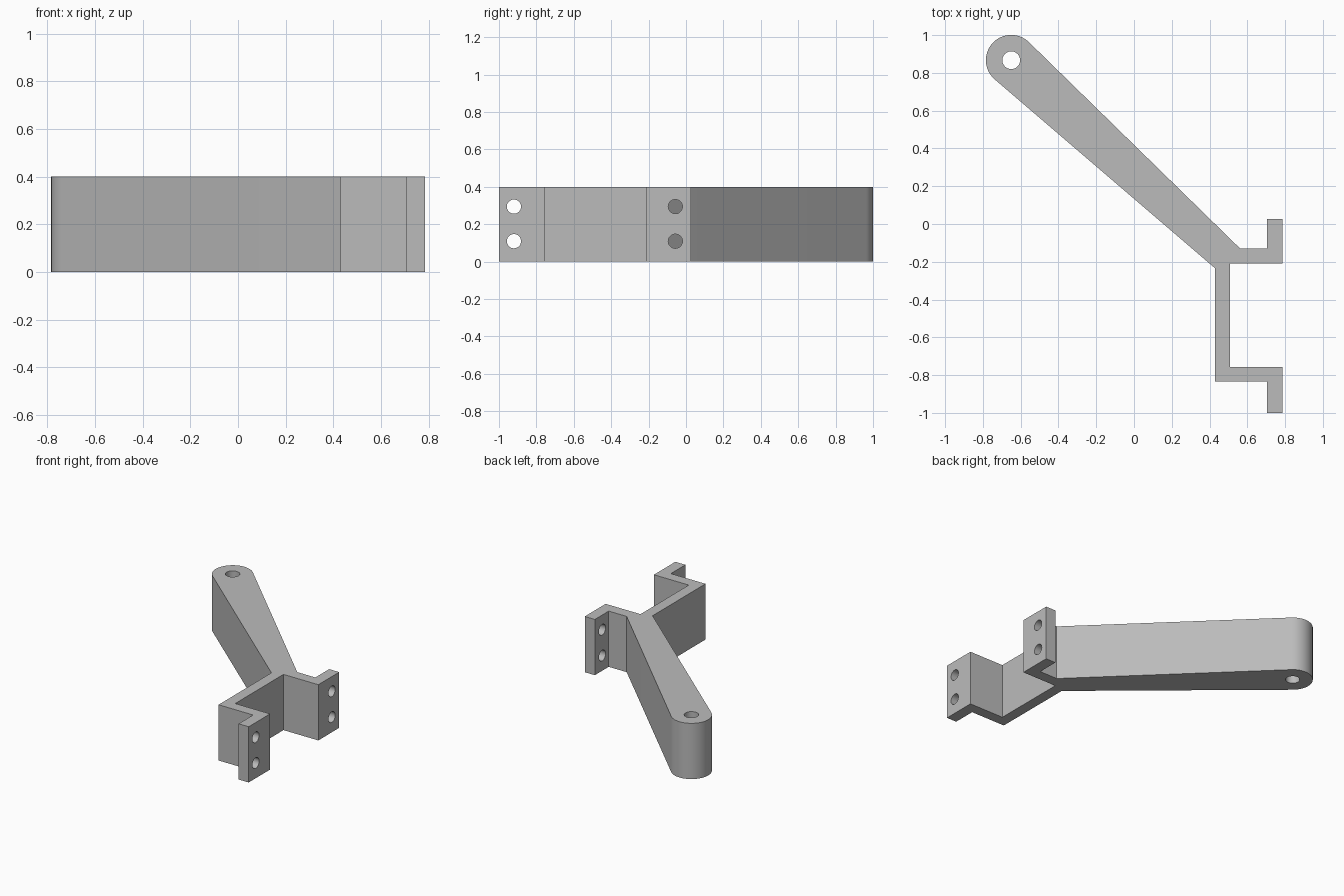
import bpy, bmesh, math
from mathutils import Vector, Matrix

if "Cube" in bpy.data.objects:
    bpy.data.objects.remove(bpy.data.objects["Cube"], do_unlink=True)

HEIGHT = 0.4
PIVOT, RADIUS = Vector((-0.65, 0.867)), 0.134

grey = bpy.data.materials.new("plain grey")
grey.use_nodes = True
colour = (0.5, 0.5, 0.5, 1)
grey.diffuse_color = colour
grey.node_tree.nodes["Principled BSDF"].inputs["Base Color"].default_value = colour


def make_object(name, bm):
    bmesh.ops.recalc_face_normals(bm, faces=bm.faces)
    mesh = bpy.data.meshes.new(name)
    bm.to_mesh(mesh)
    bm.free()
    mesh.materials.append(grey)
    obj = bpy.data.objects.new(name, mesh)
    bpy.context.collection.objects.link(obj)
    return obj


def tangent_angle(point, side):
    d = Vector(point) - PIVOT
    return math.atan2(d.y, d.x) + side * math.acos(RADIUS / d.length)


# Bracket foot outline, from the lower arm corner round to the upper one
foot = [(0.43, -0.235), (0.43, -0.835), (0.705, -0.835), (0.705, -1.0),
        (0.785, -1.0), (0.785, -0.757), (0.508, -0.757), (0.508, -0.21),
        (0.785, -0.21), (0.785, 0.027), (0.705, 0.027), (0.705, -0.13),
        (0.562, -0.13)]

# Rounded arm end, tangent to both arm sides
start = tangent_angle(foot[-1], 1)
end = tangent_angle(foot[0], -1) + 2 * math.pi
steps = 40
outline = list(foot)
for i in range(steps + 1):
    a = start + (end - start) * i / steps
    outline.append(tuple(PIVOT + RADIUS * Vector((math.cos(a), math.sin(a)))))

# Solid bracket extruded from the outline
bm = bmesh.new()
face = bm.faces.new([bm.verts.new((x, y, 0)) for x, y in outline])
top = bmesh.ops.extrude_face_region(bm, geom=[face])["geom"]
bmesh.ops.translate(bm, vec=(0, 0, HEIGHT),
                    verts=[v for v in top if isinstance(v, bmesh.types.BMVert)])
bracket = make_object("arm_bracket", bm)

# Pivot hole and flange screw holes
bm = bmesh.new()


def add_pin(radius, depth, matrix):
    bmesh.ops.create_cone(bm, cap_ends=True, segments=40, radius1=radius,
                          radius2=radius, depth=depth, matrix=matrix)


add_pin(0.047, 1, Matrix.Translation((PIVOT.x, PIVOT.y, HEIGHT / 2)))
for y in (-0.92, -0.057):
    for z in (0.109, 0.294):
        add_pin(0.038, 0.2, Matrix.Translation((0.745, y, z))
                @ Matrix.Rotation(math.pi / 2, 4, 'Y'))
cutter = make_object("hole_cutter", bm)
cutter.hide_render = True

cut = bracket.modifiers.new("holes", 'BOOLEAN')
cut.operation, cut.solver, cut.object = 'DIFFERENCE', 'EXACT', cutter

bpy.ops.object.select_all(action='DESELECT')
bracket.select_set(True)
bpy.context.view_layer.objects.active = bracket
bpy.ops.object.modifier_apply(modifier=cut.name)
bpy.data.objects.remove(cutter, do_unlink=True)
bpy.ops.object.shade_smooth_by_angle(angle=math.radians(30))
